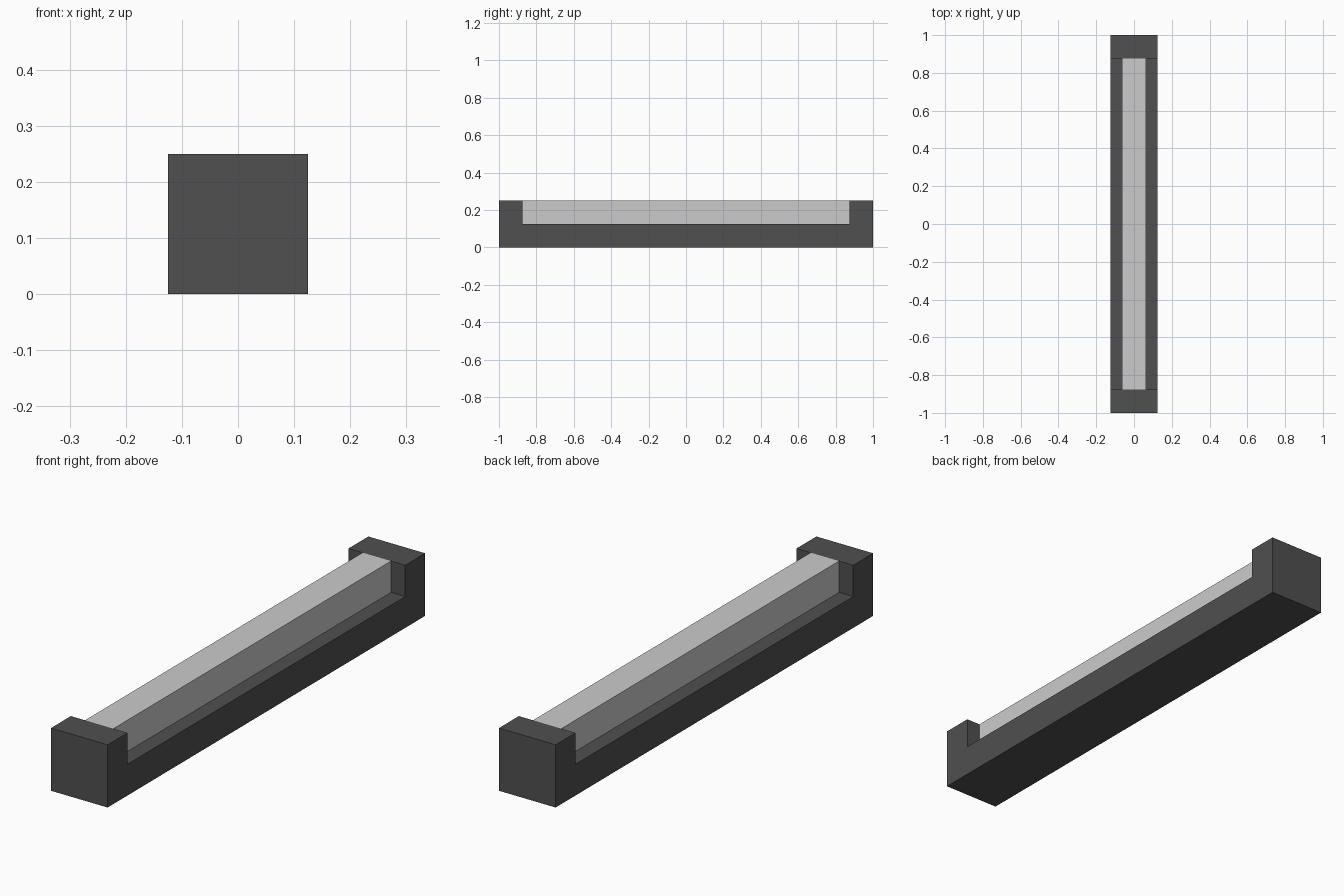
import bpy
import bmesh

if "Cube" in bpy.data.objects:
    bpy.data.objects.remove(bpy.data.objects["Cube"])


def material(name, colour):
    mat = bpy.data.materials.new(name)
    mat.diffuse_color = (*colour, 1)
    mat.use_nodes = True
    mat.node_tree.nodes["Principled BSDF"].inputs["Base Color"].default_value = mat.diffuse_color
    return mat


def extrude_profile(name, profile, half_width, mat):
    """Extrude a closed (y, z) profile symmetrically along x."""
    bm = bmesh.new()
    face = bm.faces.new([bm.verts.new((-half_width, y, z)) for y, z in profile])
    result = bmesh.ops.extrude_face_region(bm, geom=[face])
    verts = [g for g in result["geom"] if isinstance(g, bmesh.types.BMVert)]
    bmesh.ops.translate(bm, verts=verts, vec=(2 * half_width, 0, 0))
    bmesh.ops.recalc_face_normals(bm, faces=bm.faces)
    mesh = bpy.data.meshes.new(name)
    bm.to_mesh(mesh)
    bm.free()
    mesh.materials.append(mat)
    obj = bpy.data.objects.new(name, mesh)
    bpy.context.collection.objects.link(obj)
    return obj


dark_grey = material("dark_grey", (0.08, 0.08, 0.08))
light_grey = material("light_grey", (0.6, 0.6, 0.6))

INNER, FLOOR, TOP = 0.875, 0.125, 0.25

# U-shaped housing: long base with a raised block at each end
extrude_profile("housing", [(-1, 0), (1, 0), (1, TOP), (INNER, TOP), (INNER, FLOOR),
                            (-INNER, FLOOR), (-INNER, TOP), (-1, TOP)], 0.125, dark_grey)

# Square light bar held between the end blocks
extrude_profile("light_bar", [(-INNER, FLOOR), (INNER, FLOOR), (INNER, TOP), (-INNER, TOP)],
                0.0625, light_grey)
